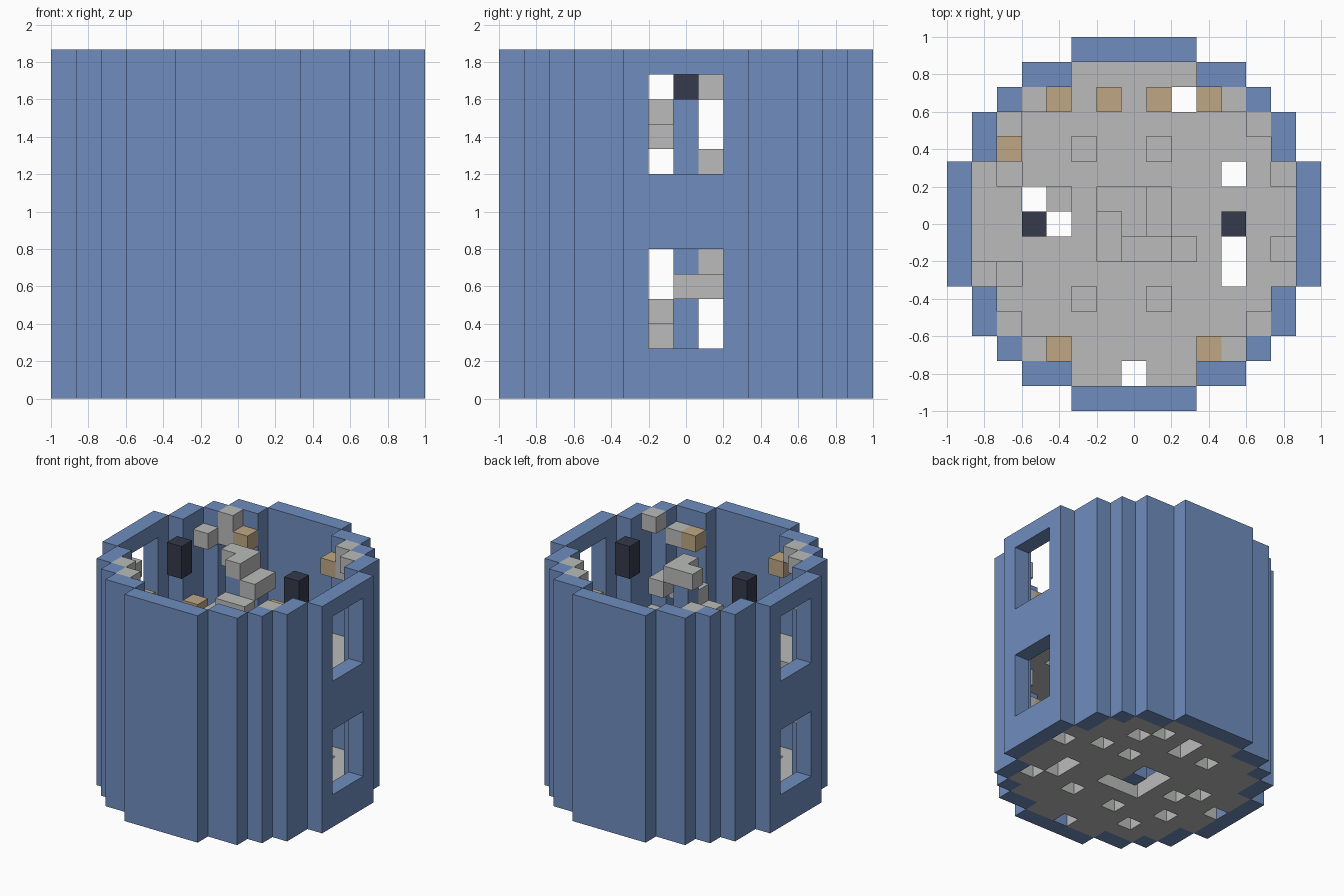
import bpy, bmesh
from mathutils import Vector

cube = bpy.data.objects.get("Cube")
if cube:
    bpy.data.objects.remove(cube, do_unlink=True)

S = 2 / 15                                   # size of one block
OUTER = [7, 7, 7, 6, 6, 5, 4, 2]             # half width of tower per row
INNER = [6, 6, 6, 5, 5, 4, 2, -1]            # half width of room per row


def material(name, rgb):
    m = bpy.data.materials.new(name)
    m.use_nodes = True
    m.diffuse_color = (*rgb, 1)
    m.node_tree.nodes["Principled BSDF"].inputs["Base Color"].default_value = (*rgb, 1)
    return m


BLUE = material("blue", (0.16, 0.27, 0.52))
GREY = material("stone grey", (0.49, 0.50, 0.49))
TAN = material("tan", (0.52, 0.39, 0.235))
DARK = material("dark slate", (0.035, 0.042, 0.072))


def blocks(name, cells, mat):
    """Skin a set of (x, y, layer) blocks, keeping only exposed faces."""
    cells = set(cells)
    bm = bmesh.new()
    for c in cells:
        centre = Vector((c[0], c[1], c[2] + 0.5))
        for axis in range(3):
            for side in (-1, 1):
                n = [0, 0, 0]
                n[axis] = side
                if tuple(a + b for a, b in zip(c, n)) in cells:
                    continue
                u, v = Vector((0, 0, 0)), Vector((0, 0, 0))
                u[(axis + 1) % 3] = 0.5
                v[(axis + 2) % 3] = 0.5 * side
                mid = centre + Vector(n) * 0.5
                corners = (mid - u - v, mid + u - v, mid + u + v, mid - u + v)
                bm.faces.new([bm.verts.new(p * S) for p in corners])
    bmesh.ops.remove_doubles(bm, verts=bm.verts, dist=0.001)
    bmesh.ops.dissolve_limit(bm, angle_limit=0.01, verts=bm.verts, edges=bm.edges)
    mesh = bpy.data.meshes.new(name)
    bm.to_mesh(mesh)
    bm.free()
    mesh.materials.append(mat)
    ob = bpy.data.objects.new(name, mesh)
    bpy.context.collection.objects.link(ob)
    return ob


plan = [(x, y) for x in range(-7, 8) for y in range(-7, 8)]
room = {(x, y) for x, y in plan if abs(x) <= INNER[abs(y)]}
ring = {(x, y) for x, y in plan if abs(x) <= OUTER[abs(y)]} - room

# Stepped round wall with two windows on each side
window_layers = {2, 3, 4, 5, 9, 10, 11, 12}
blocks("tower_wall", [(x, y, z) for x, y in ring for z in range(14)
                      if not (abs(x) == 7 and abs(y) <= 1 and z in window_layers)], BLUE)

# Central post and the stair winding around it
blocks("stair_post", [(0, 0, z) for z in range(13)], BLUE)
turn = [[(1, 0), (1, 1)], [(0, 1), (-1, 1)], [(-1, -1), (-1, 0)], [(0, -1), (1, -1)]]
stair = [(x, y, z) for z in range(14) for x, y in turn[z % 4]] + [(0, 0, 13)]
blocks("spiral_stair", stair, GREY)

# Two floors with missing blocks
stairwell = {(x, y) for x in (-1, 0, 1) for y in (-1, 0, 1)}
through = {(0, -6), (2, 5), (4, 2), (-4, 1), (-3, 0), (4, -1), (4, -2)}
low_gaps = {(6, 1), (3, 4), (2, 2), (0, 4), (0, 5), (-2, 4), (5, -3), (2, -3),
            (-1, -3), (-6, 0), (-4, -2), (-3, -4)}
high_gaps = {(1, 3), (-2, 3), (-2, -3), (1, -3), (-3, 1), (-5, -2),
             (6, 2), (6, -1), (-5, 2), (2, -1)}
blocks("lower_floor", [(*p, 0) for p in room - stairwell - through - low_gaps], GREY)
blocks("upper_floor", [(*p, 7) for p in room - stairwell - through - high_gaps], GREY)

# Stone ledges and tan blocks in the wall corners of both storeys
for label, drop in (("upper", 0), ("lower", 7)):
    ledges = [(4, 5, 13), (4, 5, 12), (5, 4, 13), (-4, 5, 13), (-4, 5, 12), (-5, 4, 12),
              (5, -4, 13), (4, -5, 12), (-4, -5, 13), (-5, -4, 13), (-6, -2, 12)]
    blocks(label + "_ledges", [(x, y, z - drop) for x, y, z in ledges], GREY)
    tan = [(x, y, 12) for x in (-3, 3) for y in (-5, 5)]
    tan += [(-1, 5, 8), (1, 5, 8), (-5, 3, 8)]
    blocks(label + "_tan_blocks", [(x, y, z - drop) for x, y, z in tan], TAN)

# Dark hanging blocks
for side, x in (("left", 4), ("right", -4)):
    blocks(side + "_dark_block", [(x, 0, 12), (x, 0, 13)], DARK)
